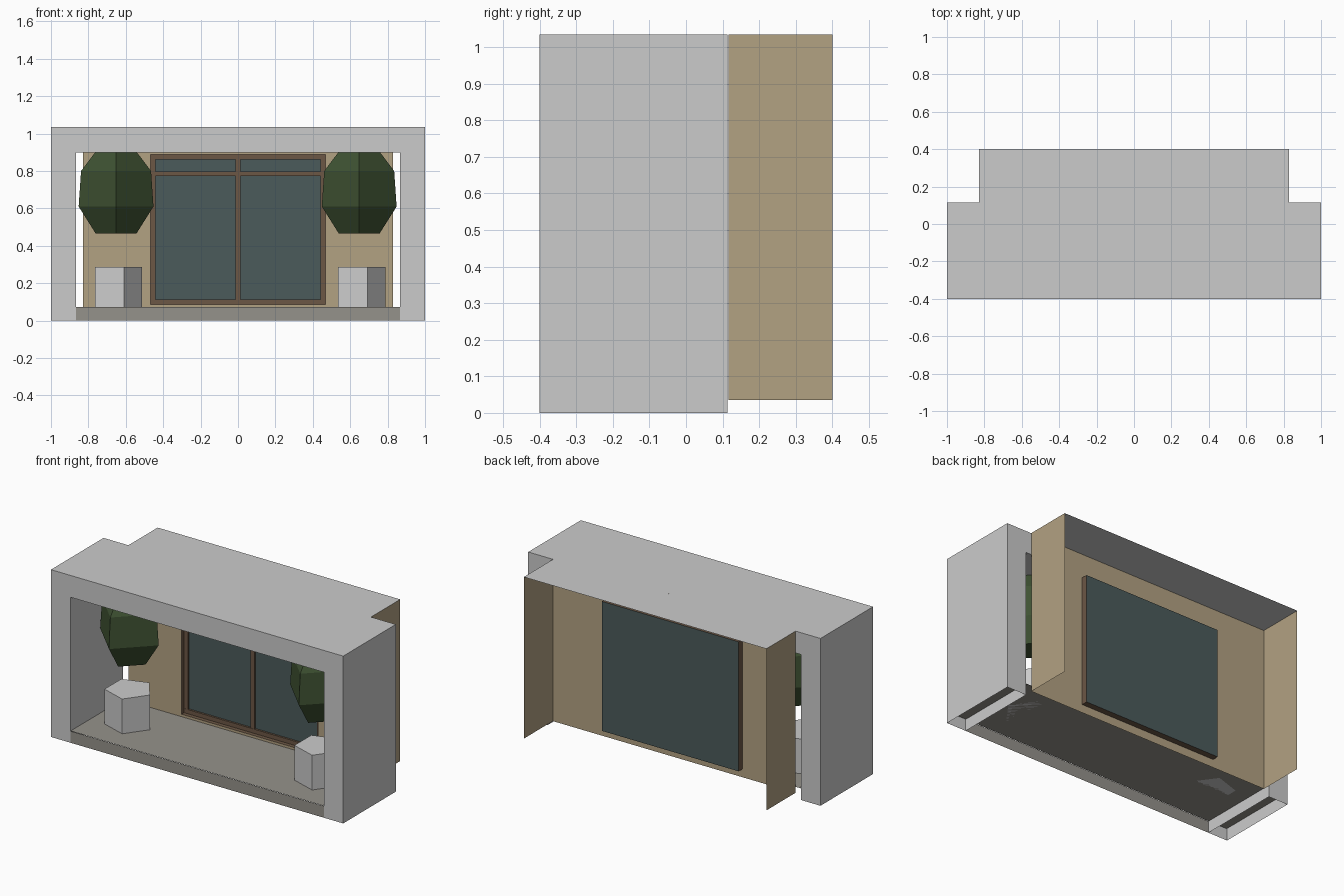
import bpy, bmesh, math
from mathutils import Vector

if "Cube" in bpy.data.objects:
    bpy.data.objects.remove(bpy.data.objects["Cube"], do_unlink=True)


def material(name, rgb):
    m = bpy.data.materials.new(name)
    m.use_nodes = True
    m.diffuse_color = (*rgb, 1)
    m.node_tree.nodes["Principled BSDF"].inputs["Base Color"].default_value = (*rgb, 1)
    return m


GREY = material("light grey render", (0.60, 0.60, 0.60))
TAN = material("tan wall", (0.45, 0.36, 0.225))
STONE = material("stone floor", (0.30, 0.288, 0.258))
BROWN = material("brown frame", (0.15, 0.095, 0.06))
GLASS = material("dark glass", (0.07, 0.105, 0.105))
GREEN = material("dark green leaves", (0.05, 0.085, 0.033))


def finish(bm, name, mat):
    me = bpy.data.meshes.new(name)
    bm.to_mesh(me)
    bm.free()
    me.materials.append(mat)
    ob = bpy.data.objects.new(name, me)
    bpy.context.collection.objects.link(ob)
    return ob


def sheets(name, mat, quads):
    """Single-sided panels, each given as origin, first edge, second edge."""
    bm = bmesh.new()
    for o, u, v in quads:
        o, u, v = Vector(o), Vector(u), Vector(v)
        bm.faces.new([bm.verts.new(p) for p in (o, o + u, o + u + v, o + v)])
    bmesh.ops.remove_doubles(bm, verts=bm.verts, dist=0.0001)
    return finish(bm, name, mat)


def box(name, mat, lo, hi):
    bm = bmesh.new()
    bmesh.ops.create_cube(bm, size=1)
    for v in bm.verts:
        v.co = [(a + b) / 2 + c * (b - a) for a, b, c in zip(lo, hi, v.co)]
    return finish(bm, name, mat)


def lathe(name, mat, profile, sides, centre):
    """Faceted solid from rings of (radius, height), first vertex on +x."""
    bm = bmesh.new()
    rings = []
    for r, z in profile:
        angles = [math.tau * i / sides for i in range(sides)]
        rings.append([bm.verts.new((centre[0] + r * math.cos(a),
                                    centre[1] + r * math.sin(a), z)) for a in angles])
    for low, high in zip(rings, rings[1:]):
        for i in range(sides):
            j = (i + 1) % sides
            bm.faces.new((low[i], low[j], high[j], high[i]))
    bm.faces.new(rings[0][::-1])
    bm.faces.new(rings[-1])
    return finish(bm, name, mat)


FRONT, WALL, BACK = -0.40, 0.116, 0.40
TOP, SOFFIT, FLOOR, WALL_BASE = 1.035, 0.90, 0.072, 0.035
SIDE, INNER, WING = 1.0, 0.867, 0.83

# Portal: U-shaped outline pushed back, hollow under the columns
bm = bmesh.new()
outline = [(-SIDE, 0), (-INNER, 0), (-INNER, SOFFIT), (INNER, SOFFIT),
           (INNER, 0), (SIDE, 0), (SIDE, TOP), (-SIDE, TOP)]
face = bm.faces.new([bm.verts.new((x, FRONT, z)) for x, z in outline])
new = bmesh.ops.extrude_face_region(bm, geom=[face], use_keep_orig=True)["geom"]
for v in new:
    if isinstance(v, bmesh.types.BMVert):
        v.co.y = WALL - 0.002
bmesh.ops.recalc_face_normals(bm, faces=bm.faces)
open_ends = [f for f in bm.faces if all(v.co.z < 0.001 for v in f.verts)]
bmesh.ops.delete(bm, geom=open_ends, context="FACES")
finish(bm, "portal_frame", GREY)

# Thin roof behind the portal
sheets("rear_roof", GREY, [((-WING, WALL - 0.002, TOP), (2 * WING, 0, 0), (0, BACK - WALL + 0.002, 0))])

# Floor with its front riser
edge = SIDE - 0.004
sheets("floor", STONE, [
    ((-edge, FRONT + 0.002, FLOOR), (2 * edge, 0, 0), (0, WALL - FRONT - 0.004, 0)),
    ((-INNER, FRONT, 0), (2 * INNER, 0, 0), (0, 0, FLOOR)),
])

# Back wall around the window opening
W, Z0, Z1 = 0.468, 0.086, 0.887
sheets("back_wall", TAN, [
    ((-WING, WALL, WALL_BASE), (WING - W, 0, 0), (0, 0, TOP - WALL_BASE)),
    ((W, WALL, WALL_BASE), (WING - W, 0, 0), (0, 0, TOP - WALL_BASE)),
    ((-W, WALL, WALL_BASE), (2 * W, 0, 0), (0, 0, Z0 - WALL_BASE)),
    ((-W, WALL, Z1), (2 * W, 0, 0), (0, 0, TOP - Z1)),
])

# Side walls running back
depth = BACK - WALL
for name, x, y, d in (("left_side_wall", WING, WALL, depth), ("right_side_wall", -WING, BACK, -depth)):
    sheets(name, TAN, [((x, y, WALL_BASE), (0, d, 0), (0, 0, TOP - WALL_BASE))])

# Window reveal, glass and bars
PANE = WALL + 0.038
reveal = (0, PANE - WALL, 0)
sheets("window_reveal", BROWN, [
    ((-W, WALL, Z0), reveal, (0, 0, Z1 - Z0)),
    ((W, WALL, Z0), (0, 0, Z1 - Z0), reveal),
    ((-W, WALL, Z0), (2 * W, 0, 0), reveal),
    ((-W, WALL, Z1), reveal, (2 * W, 0, 0)),
])
sheets("window_glass", GLASS, [((-W, PANE, Z0), (2 * W, 0, 0), (0, 0, Z1 - Z0))])

BAR = 0.026
front, rear = PANE - 0.012, PANE - 0.001
for name, x in (("left_stile", W - BAR), ("mullion", -BAR / 2), ("right_stile", -W)):
    box(name, BROWN, (x, front, Z0), (x + BAR, rear, Z1))
for name, z in (("bottom_rail", Z0), ("transom", 0.772), ("top_rail", Z1 - BAR)):
    box(name, BROWN, (-W, front - 0.001, z), (W, rear, z + BAR))

# Planters and clipped bushes
for side, x in (("left", 0.648), ("right", -0.652)):
    spot = (x, -0.13)
    lathe(side + "_planter", GREY, [(0.14, FLOOR), (0.14, 0.287)], 5, spot)
    lathe(side + "_bush", GREEN,
          [(0.11, 0.467), (0.2, 0.61), (0.187, 0.80), (0.112, 0.899)], 4, spot)
